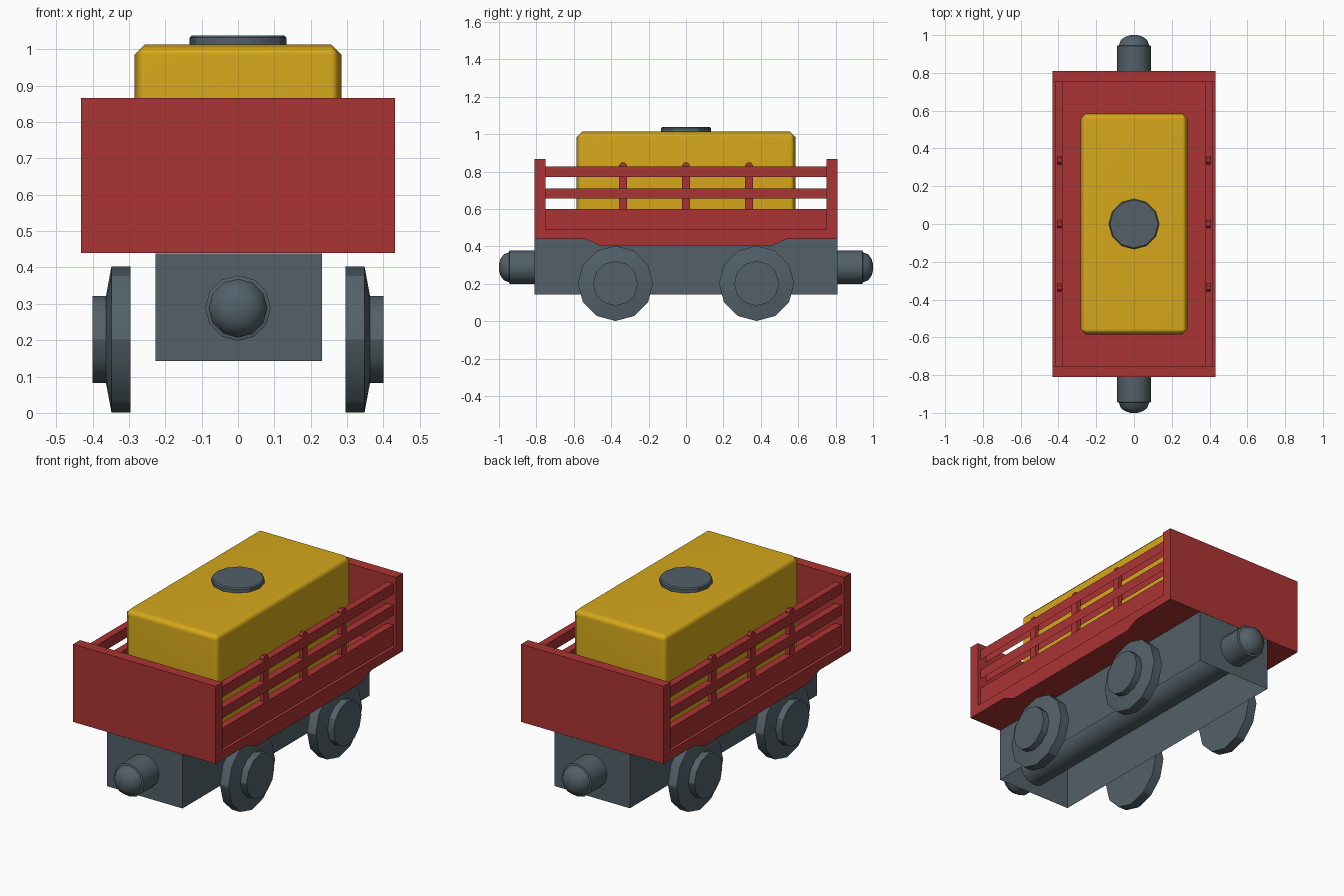
import bpy, bmesh, math
from mathutils import Vector

if "Cube" in bpy.data.objects:
    bpy.data.objects.remove(bpy.data.objects["Cube"])


def material(name, rgb):
    m = bpy.data.materials.new(name)
    m.diffuse_color = (*rgb, 1)
    m.use_nodes = True
    m.node_tree.nodes["Principled BSDF"].inputs["Base Color"].default_value = m.diffuse_color
    return m


RED = material("red", (0.41, 0.033, 0.033))
GREY = material("slate grey", (0.085, 0.118, 0.14))
YELLOW = material("yellow", (0.67, 0.39, 0.011))


def finish(name, bm, mat, smooth=None):
    bmesh.ops.recalc_face_normals(bm, faces=bm.faces)
    me = bpy.data.meshes.new(name)
    bm.to_mesh(me)
    bm.free()
    me.materials.append(mat)
    if smooth:
        for p in me.polygons:
            p.use_smooth = True
        me.set_sharp_from_angle(angle=math.radians(smooth))
    ob = bpy.data.objects.new(name, me)
    bpy.context.collection.objects.link(ob)
    return ob


def box(name, lo, hi, mat, bevel=0, smooth=None, open_bottom=False):
    bm = bmesh.new()
    bmesh.ops.create_cube(bm, size=1)
    for v in bm.verts:
        v.co = Vector([(a + b) / 2 + c * (b - a) for a, b, c in zip(lo, hi, v.co)])
    if bevel:
        bmesh.ops.bevel(bm, geom=bm.edges[:], offset=bevel, segments=1,
                        profile=0.5, affect='EDGES')
    if open_bottom:
        low = [f for f in bm.faces if all(v.co.z < lo[2] + 1e-5 for v in f.verts)]
        bmesh.ops.delete(bm, geom=low, context='FACES')
    return finish(name, bm, mat, smooth)


def extrude(name, profile, place, lo, hi, mat, smooth=None):
    """Sweep a 2D outline between two positions; place maps (a, b, t) to xyz."""
    bm = bmesh.new()
    ends = [[bm.verts.new(place(a, b, t)) for a, b in profile] for t in (lo, hi)]
    n = len(profile)
    for ring in ends:
        bm.faces.new(ring)
    for i in range(n):
        j = (i + 1) % n
        bm.faces.new((ends[0][i], ends[0][j], ends[1][j], ends[1][i]))
    return finish(name, bm, mat, smooth)


def lathe(name, profile, sides, place, mat, smooth=40):
    """Turn (position, radius) pairs about an axis; place maps (a, b, t) to xyz."""
    bm = bmesh.new()
    rings = []
    for t, r in profile:
        rings.append([bm.verts.new(place(r * math.sin(k * math.tau / sides),
                                         r * math.cos(k * math.tau / sides), t))
                      for k in range(sides)])
    for p, q in zip(rings, rings[1:]):
        for k in range(sides):
            m = (k + 1) % sides
            bm.faces.new((p[k], p[m], q[m], q[k]))
    bm.faces.new(rings[0])
    bm.faces.new(rings[-1])
    return finish(name, bm, mat, smooth)


# Chassis: a thin shell, open underneath
box("chassis", (-0.227, -0.81, 0.143), (0.231, 0.81, 0.439), GREY, open_bottom=True)

# Coupling rod running through the chassis, with a domed tip at each end
tip = [(0.943, 0.09), (0.946, 0.08), (0.975, 0.069), (0.992, 0.045), (1.0, 0.018)]
lathe("coupling_rod", [(-t, r) for t, r in reversed(tip)] + tip, 12,
      lambda a, b, t: (a, t, 0.288 + b), GREY)

# Tall end boards
for s, end in ((-1, "front"), (1, "back")):
    y0, y1 = sorted((s * 0.752, s * 0.81))
    box(end + "_board", (-0.432, y0, 0.44), (0.432, y1, 0.866), RED)

# Floor
box("floor", (-0.432, -0.752, 0.44), (0.432, 0.752, 0.49), RED)

for s, side in ((-1, "left"), (1, "right")):
    # Lower side panel and two rails
    x0, x1 = sorted((s * 0.375, s * 0.415))
    for name, z0, z1 in (("panel", 0.485, 0.60), ("middle_rail", 0.655, 0.710),
                         ("top_rail", 0.771, 0.828)):
        box(side + "_" + name, (x0, -0.753, z0), (x1, 0.753, z1), RED,
            open_bottom=True)
    # Posts with chamfered tops
    post = [(-0.021, 0.55), (0.021, 0.55), (0.021, 0.834), (0.01, 0.847),
            (-0.01, 0.847), (-0.021, 0.834)]
    for i, y in enumerate((-0.337, 0, 0.337)):
        extrude(f"{side}_post_{i + 1}", post, lambda a, b, t, y=y: (t, y + a, b),
                s * 0.383, s * 0.406, RED)
    # Flat skirt below the floor edge
    bm = bmesh.new()
    outline = [(-0.54, 0.44), (-0.46, 0.404), (0.46, 0.404), (0.54, 0.44)]
    face = bm.faces.new([bm.verts.new((s * 0.432, y, z)) for y, z in outline[::s]])
    finish(side + "_skirt", bm, RED)
    # Wheels with stepped hubs
    for y, end in ((-0.377, "front"), (0.377, "back")):
        lathe(f"{end}_{side}_wheel",
              [(0.295, 0.201), (0.348, 0.201), (0.363, 0.12), (0.4, 0.12)], 12,
              lambda a, b, t, s=s, y=y: (s * t, y + a, 0.202 + b), GREY, 30)

# Yellow load with chamfered edges, and its round lid
load = box("load", (-0.284, -0.585, 0.48), (0.284, 0.585, 1.013), YELLOW, 0.028, 50)
load.modifiers.new("even_shading", 'WEIGHTED_NORMAL')
lathe("load_lid", [(1.0, 0.133), (1.032, 0.133), (1.038, 0.127)], 12,
      lambda a, b, t: (a, b, t), GREY, 30)
